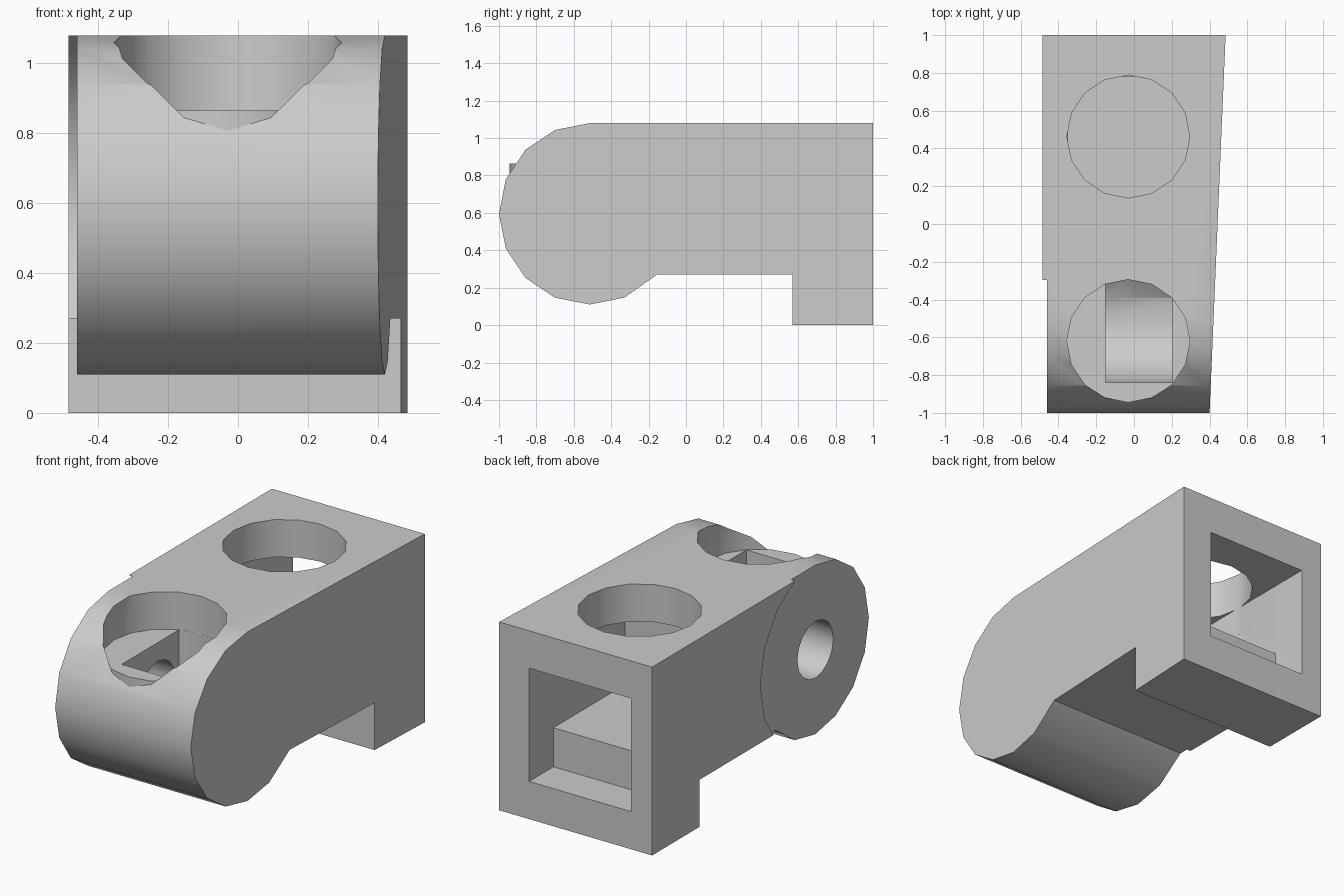
import bpy, bmesh, math
from mathutils import Vector

cube = bpy.data.objects.get("Cube")
if cube:
    bpy.data.objects.remove(cube, do_unlink=True)

grey = bpy.data.materials.new("plain_grey")
grey.use_nodes = True
COLOUR = (0.6, 0.6, 0.6, 1)
grey.diffuse_color = COLOUR
grey.node_tree.nodes["Principled BSDF"].inputs["Base Color"].default_value = COLOUR

SIDES = 16
AXIS_Y, AXIS_Z = -0.515, 0.595   # centre of the rounded end
RADIUS = 0.485
FLOOR = 0.865                    # tunnel ceiling and front well floor


def ring(cx, cy, r, first=0, last=SIDES - 1):
    step = math.tau / SIDES
    return [(cx + r * math.cos(i * step), cy + r * math.sin(i * step))
            for i in range(first, last + 1)]


def prism(name, outline, low, high, axis):
    """Extrude a 2D outline along x (outline is y,z) or z (outline is x,y)."""
    bm = bmesh.new()
    put = (lambda p, d: (d, *p)) if axis == "x" else (lambda p, d: (*p, d))
    face = bm.faces.new([bm.verts.new(put(p, low)) for p in outline])
    new = bmesh.ops.extrude_face_region(bm, geom=[face])["geom"]
    shift = Vector(put((0, 0), high - low))
    bmesh.ops.translate(bm, verts=[v for v in new if isinstance(v, bmesh.types.BMVert)], vec=shift)
    bmesh.ops.recalc_face_normals(bm, faces=bm.faces)
    mesh = bpy.data.meshes.new(name)
    bm.to_mesh(mesh)
    bm.free()
    obj = bpy.data.objects.new(name, mesh)
    obj.data.materials.append(grey)
    bpy.context.collection.objects.link(obj)
    return obj


def combine(target, tool, operation):
    mod = target.modifiers.new(tool.name, "BOOLEAN")
    mod.operation, mod.object, mod.solver = operation, tool, "EXACT"
    bpy.context.view_layer.objects.active = target
    bpy.ops.object.modifier_apply(modifier=mod.name)
    bpy.data.objects.remove(tool, do_unlink=True)


# Arm body: rounded front, straight top, foot at the back
nose = ring(AXIS_Y, AXIS_Z, RADIUS, 4, 13)
outline = nose + [(-0.155, 0.27), (0.57, 0.27), (0.57, 0), (1, 0), (1, 1.08)]
arm = prism("hinge_arm", outline, -0.485, 0.44, "x")

# Tapered left side
for v in arm.data.vertices:
    if v.co.x > 0:
        v.co.x = 0.4425 + 0.0425 * v.co.y

# Recessed round cheek on the right side
combine(arm, prism("cheek_cutter", ring(AXIS_Y, AXIS_Z, 0.535), -1, -0.46, "x"), "DIFFERENCE")

# Round floor under the front well, slightly proud of the nose
combine(arm, prism("well_floor", ring(-0.03, -0.62, 0.325), 0.6, 1.0, "z"), "UNION")

# Two round wells in the top
combine(arm, prism("front_well_cutter", ring(-0.03, -0.62, 0.3255), FLOOR, 1.3, "z"), "DIFFERENCE")
combine(arm, prism("rear_well_cutter", ring(-0.03, 0.463, 0.325), 0.7, 1.3, "z"), "DIFFERENCE")

# Square tunnel from the back with a raised inner floor
tunnel = [(1.1, 0.216), (0.78, 0.216), (0.78, 0.44), (0.13, 0.44), (0.13, FLOOR), (1.1, FLOOR)]
combine(arm, prism("tunnel_cutter", tunnel, -0.35, 0.295, "x"), "DIFFERENCE")

# Slot with a round bottom below the front well
bowl = ring(AXIS_Y, AXIS_Z, 0.325, 8, 16)
slot = prism("slot_cutter", bowl + [(bowl[-1][0], 0.87), (bowl[0][0], 0.87)], -0.15, 0.205, "x")
combine(slot, prism("slot_limit", ring(-0.03, -0.62, 0.325), 0, 1.2, "z"), "INTERSECT")
combine(arm, slot, "DIFFERENCE")

# Pin hole from the right cheek into the slot
combine(arm, prism("pin_hole_cutter", ring(AXIS_Y, AXIS_Z, 0.163), -1, 0, "x"), "DIFFERENCE")

bpy.ops.object.select_all(action="DESELECT")
arm.select_set(True)
bpy.context.view_layer.objects.active = arm
bpy.ops.object.shade_smooth_by_angle(angle=math.radians(30))
